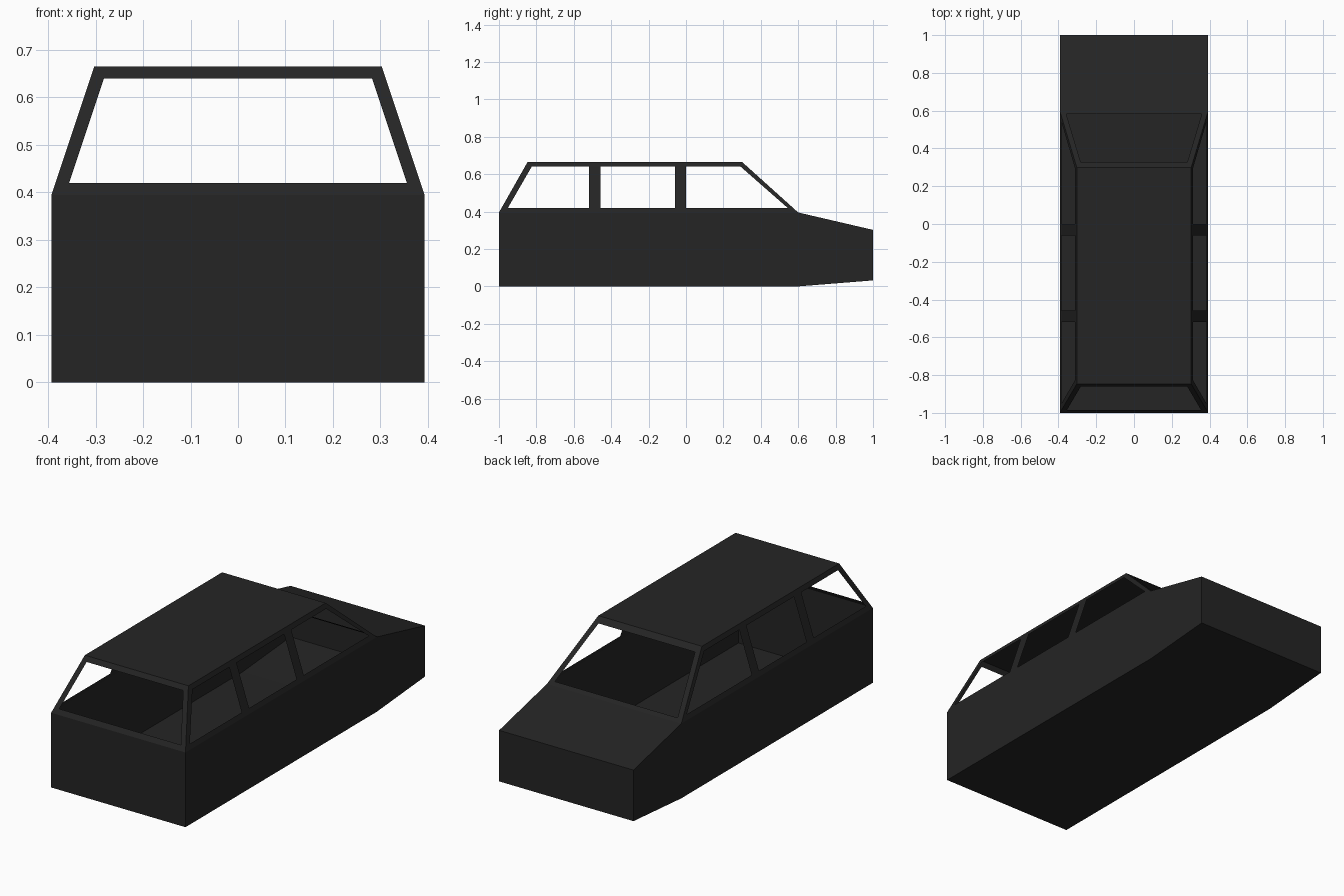
import bpy, bmesh
from mathutils import Vector

if "Cube" in bpy.data.objects:
    bpy.data.objects.remove(bpy.data.objects["Cube"])

paint = bpy.data.materials.new("charcoal paint")
paint.diffuse_color = (0.018, 0.018, 0.018, 1)
paint.use_nodes = True
paint.node_tree.nodes["Principled BSDF"].inputs["Base Color"].default_value = paint.diffuse_color

W, RW = 0.393, 0.303            # half widths at belt and roof
BELT, ROOF = 0.395, 0.665       # heights of belt line and roof
SILL, HEAD = 0.42, 0.64         # bottom and top of the window openings


def side_x(z):
    """Half width of the leaning cabin side at height z."""
    return W + (RW - W) * (z - BELT) / (ROOF - BELT)


def lerp_y(z, low, high):
    """Position along a sloped end of the cabin at height z."""
    return low + (high - low) * (z - BELT) / (ROOF - BELT)


def make_object(name, polys):
    bm = bmesh.new()
    for poly in polys:
        bm.faces.new([bm.verts.new(Vector(p)) for p in poly])
    bmesh.ops.remove_doubles(bm, verts=bm.verts, dist=0.0005)
    bmesh.ops.recalc_face_normals(bm, faces=bm.faces)
    me = bpy.data.meshes.new(name)
    bm.to_mesh(me)
    bm.free()
    me.materials.append(paint)
    ob = bpy.data.objects.new(name, me)
    bpy.context.collection.objects.link(ob)
    return ob


def ring(outer, inner):
    """Flat mitred frame between two quads."""
    return [[outer[i], outer[(i + 1) % 4], inner[(i + 1) % 4], inner[i]]
            for i in range(4)]


# Hollow lower body: side profile across the width, open under the cabin
profile = [(-1, 0), (0.6, 0), (1, 0.032), (1, 0.302), (0.6, BELT), (-1, BELT)]
body = [[(s * W, y, z) for y, z in profile] for s in (-1, 1)]
for i in range(6):
    if i == 4:                  # open top below the cabin
        continue
    (y0, z0), (y1, z1) = profile[i], profile[(i + 1) % 6]
    body.append([(-W, y0, z0), (W, y0, z0), (W, y1, z1), (-W, y1, z1)])
make_object("lower_body", body)

cabin = []

# Side window frames with two pillars each
for s in (-1, 1):
    def pt(y, z):
        return (s * side_x(z), y, z)
    outer = [pt(-1, BELT), pt(0.6, BELT), pt(0.3, ROOF), pt(-0.847, ROOF)]
    inner = [pt(-0.952, SILL), pt(0.543, SILL), pt(0.292, HEAD), pt(-0.825, HEAD)]
    cabin += ring(outer, inner)
    for a, b in ((-0.518, -0.457), (-0.06, 0.0)):
        cabin.append([pt(a, SILL), pt(b, SILL), pt(b, HEAD), pt(a, HEAD)])

# Sloped window frames at both ends
for low, high, sill in ((-1, -0.847, SILL), (0.6, 0.3, 0.41)):
    def end(x, z):
        return (x, lerp_y(z, low, high), z)
    bx, tx = side_x(sill) - 0.029, side_x(HEAD) - 0.029
    cabin += ring([end(-W, BELT), end(W, BELT), end(RW, ROOF), end(-RW, ROOF)],
                  [end(-bx, sill), end(bx, sill), end(tx, HEAD), end(-tx, HEAD)])

# Roof panel
cabin.append([(-RW, -0.847, ROOF), (RW, -0.847, ROOF), (RW, 0.3, ROOF), (-RW, 0.3, ROOF)])
make_object("cabin_frame", cabin)
